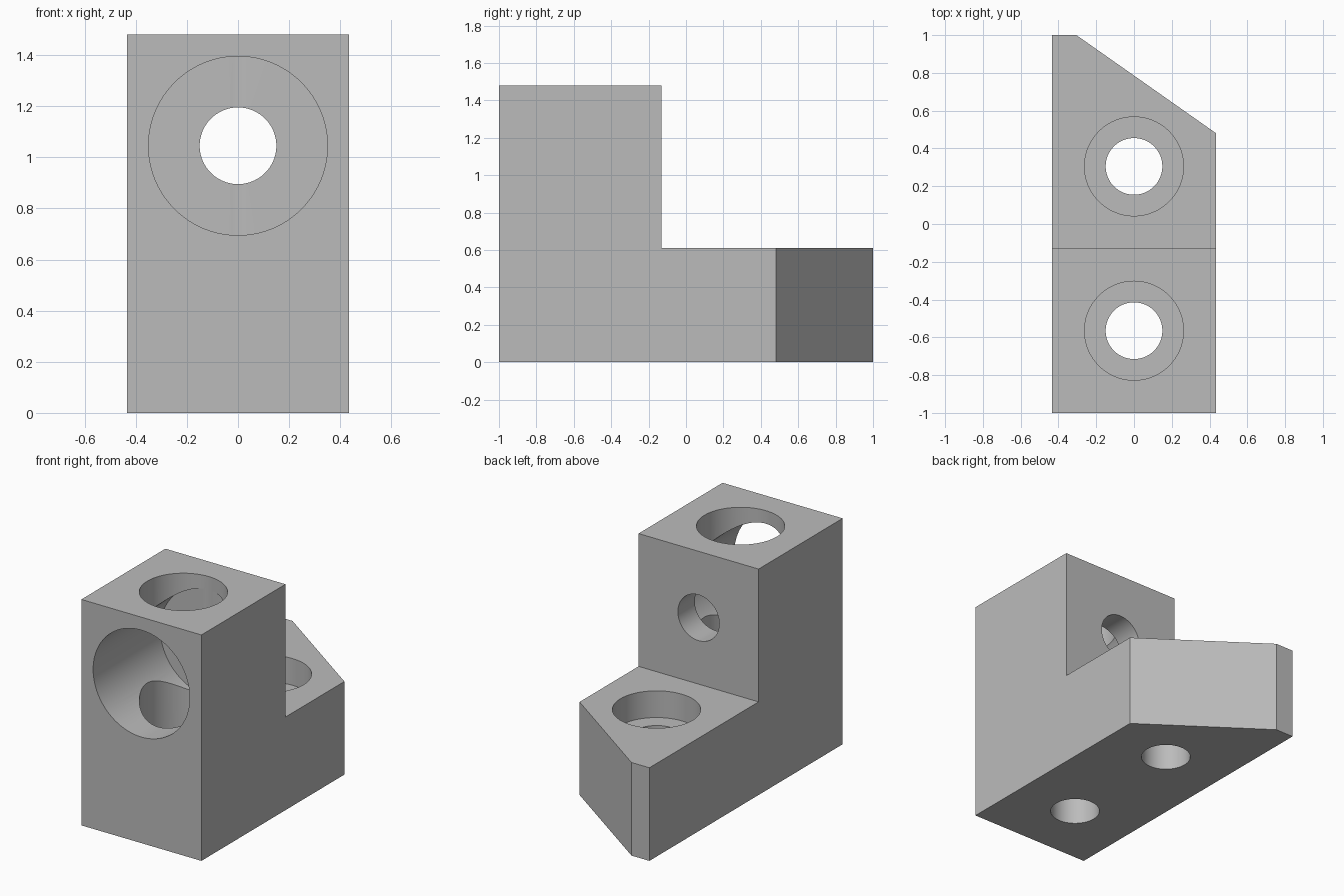
import bpy, bmesh, math
from mathutils import Vector

if "Cube" in bpy.data.objects:
    bpy.data.objects.remove(bpy.data.objects["Cube"])

HALF_W, STEP_Y, STEP_Z, TOP_Z = 0.435, -0.13, 0.61, 1.48
HOLE_R, SCREW_R, FRONT_R = 0.15, 0.262, 0.35
WEB = 0.175                      # material left between counterbore and step faces
BORE_Y, SCREW_Y, BORE_Z = -0.565, 0.305, 1.045
SCREW_FLOOR = STEP_Z - WEB

grey = bpy.data.materials.new("light_grey")
grey.diffuse_color = (0.5, 0.5, 0.5, 1)
grey.use_nodes = True
grey.node_tree.nodes["Principled BSDF"].inputs["Base Color"].default_value = grey.diffuse_color

# L-shaped block: side profile extruded across x
bm = bmesh.new()
profile = [(-1, 0), (1, 0), (1, STEP_Z), (STEP_Y, STEP_Z), (STEP_Y, TOP_Z), (-1, TOP_Z)]
face = bm.faces.new([bm.verts.new((-HALF_W, y, z)) for y, z in profile])
ext = bmesh.ops.extrude_face_region(bm, geom=[face])
bmesh.ops.translate(bm, vec=(2 * HALF_W, 0, 0),
                    verts=[v for v in ext["geom"] if isinstance(v, bmesh.types.BMVert)])

# Slanted back corner
a, b = Vector((-0.305, 1, 0)), Vector((HALF_W, 0.48, 0))
normal = Vector((a.y - b.y, b.x - a.x, 0)).normalized()
cut = bmesh.ops.bisect_plane(bm, geom=bm.verts[:] + bm.edges[:] + bm.faces[:],
                             plane_co=a, plane_no=normal, clear_outer=True)
bmesh.ops.holes_fill(bm, edges=[e for e in bm.edges if e.is_boundary], sides=0)
bmesh.ops.recalc_face_normals(bm, faces=bm.faces[:])
mesh = bpy.data.meshes.new("bracket_block")
bm.to_mesh(mesh)
bm.free()
block = bpy.data.objects.new("bracket_block", mesh)
bpy.context.collection.objects.link(block)
mesh.materials.append(grey)


def drill(name, radius, start, end):
    """Cut a round hole through the block between two points."""
    start, end = Vector(start), Vector(end)
    axis = end - start
    bpy.ops.mesh.primitive_cylinder_add(vertices=96, radius=radius, depth=axis.length,
                                        location=(start + end) / 2,
                                        rotation=axis.to_track_quat('Z', 'Y').to_euler())
    cutter = bpy.context.object
    cutter.name = name
    cutter.hide_render = True
    cutter.data.materials.append(grey)
    mod = block.modifiers.new(name, 'BOOLEAN')
    mod.operation, mod.solver, mod.object = 'DIFFERENCE', 'EXACT', cutter
    bpy.context.view_layer.objects.active = block
    bpy.ops.object.modifier_apply(modifier=name)
    bpy.data.objects.remove(cutter, do_unlink=True)


# Two vertical screw holes with counterbores
for label, y, top in (("tower", BORE_Y, TOP_Z), ("step", SCREW_Y, STEP_Z)):
    drill(label + "_counterbore", SCREW_R, (0, y, SCREW_FLOOR), (0, y, top + 0.1))
    drill(label + "_hole", HOLE_R, (0, y, -0.1), (0, y, SCREW_FLOOR + 0.05))

# Horizontal bore from the front and its through hole
drill("front_counterbore", FRONT_R, (0, -1.1, BORE_Z), (0, STEP_Y - WEB, BORE_Z))
drill("back_hole", HOLE_R, (0, STEP_Y - WEB - 0.05, BORE_Z), (0, STEP_Y + 0.1, BORE_Z))

# Smooth bores, sharp edges
bpy.ops.object.select_all(action='DESELECT')
block.select_set(True)
bpy.context.view_layer.objects.active = block
bpy.ops.object.shade_smooth_by_angle(angle=math.radians(30))
